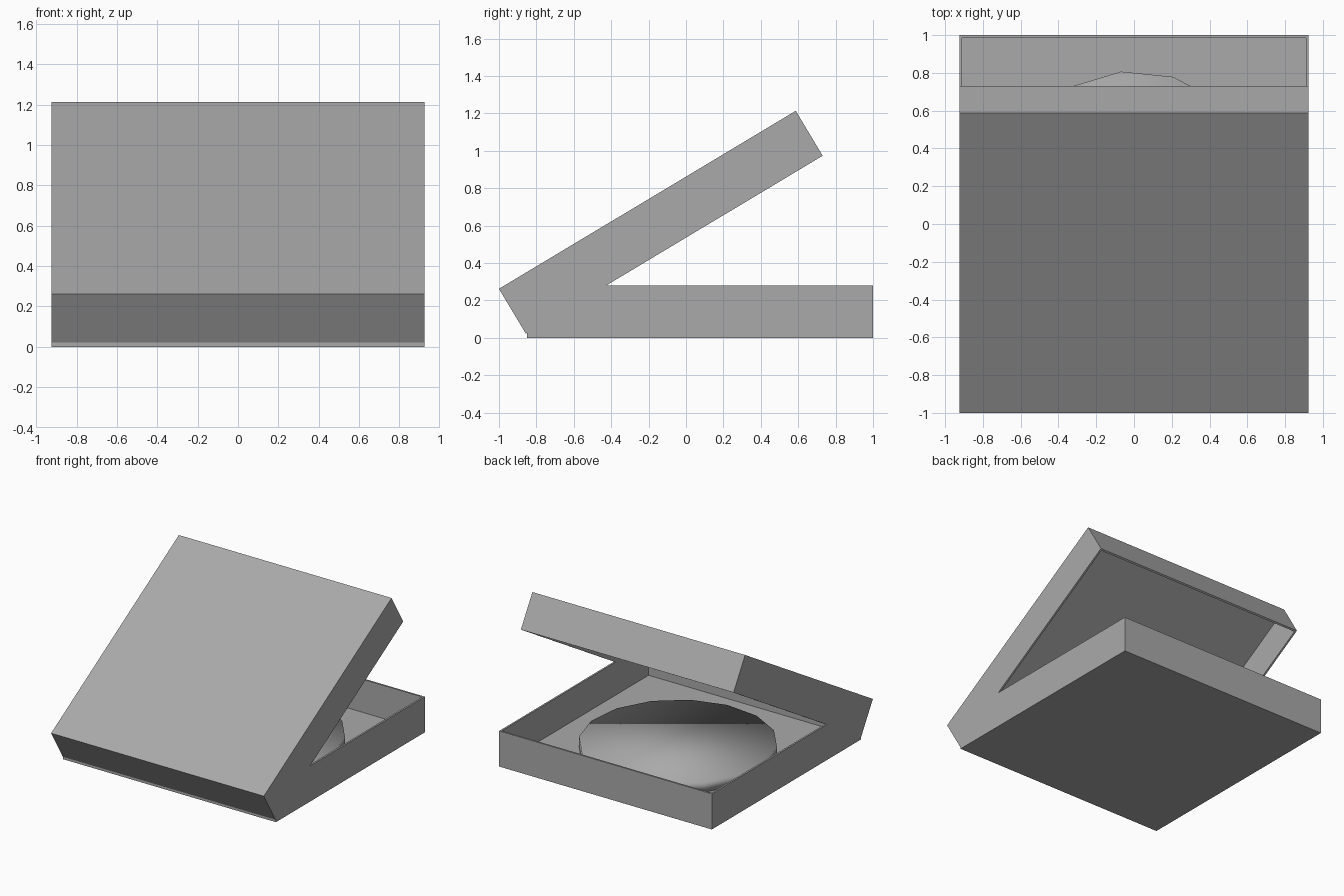
import bpy
import bmesh
import math
from mathutils import Matrix, Vector

if "Cube" in bpy.data.objects:
    bpy.data.objects.remove(bpy.data.objects["Cube"])

SIDE, DEPTH, WALL = 1.85, 0.28, 0.02

grey = bpy.data.materials.new("plain_grey")
grey.use_nodes = True
colour = (0.4, 0.4, 0.4, 1)
grey.diffuse_color = colour
grey.node_tree.nodes["Principled BSDF"].inputs["Base Color"].default_value = colour


def finish(bm, name):
    bmesh.ops.recalc_face_normals(bm, faces=bm.faces)
    mesh = bpy.data.meshes.new(name)
    bm.to_mesh(mesh)
    bm.free()
    mesh.materials.append(grey)
    obj = bpy.data.objects.new(name, mesh)
    bpy.context.collection.objects.link(obj)
    return obj


def tray(name, open_side):
    """Thin-walled square tray; hinge edge at y = 0, resting on z = 0."""
    bm = bmesh.new()
    bmesh.ops.create_cube(bm, size=1)
    bmesh.ops.scale(bm, vec=(SIDE, SIDE, DEPTH), verts=bm.verts)
    bmesh.ops.translate(bm, vec=(0, SIDE / 2, DEPTH / 2), verts=bm.verts)
    bm.normal_update()
    mouth = next(f for f in bm.faces if f.normal.z * open_side > 0.9)
    bmesh.ops.inset_region(bm, faces=[mouth], thickness=WALL)
    sunk = bmesh.ops.extrude_discrete_faces(bm, faces=[mouth])["faces"][0]
    bmesh.ops.translate(bm, vec=(0, 0, -open_side * (DEPTH - WALL)), verts=sunk.verts)
    return finish(bm, name)


# Box base, open upward
base = tray("box_base", 1)
base.location = (0, -0.85, 0)

# Lid, open downward and tilted up on its front hinge
lid = tray("box_lid", -1)
lid.location = (0, -0.856, 0.022)
lid.rotation_euler.x = math.radians(30.95)

# Flat round pie with softly shaded faces
bm = bmesh.new()
bmesh.ops.create_cone(bm, cap_ends=True, segments=16, radius1=0.71, radius2=0.71,
                      depth=0.08, matrix=Matrix.Rotation(math.radians(5.5), 4, "Z"))
for face in bm.faces:
    face.smooth = True
pie = finish(bm, "round_pie")
pie.location = Vector((0, 0.1, WALL + 0.04))
